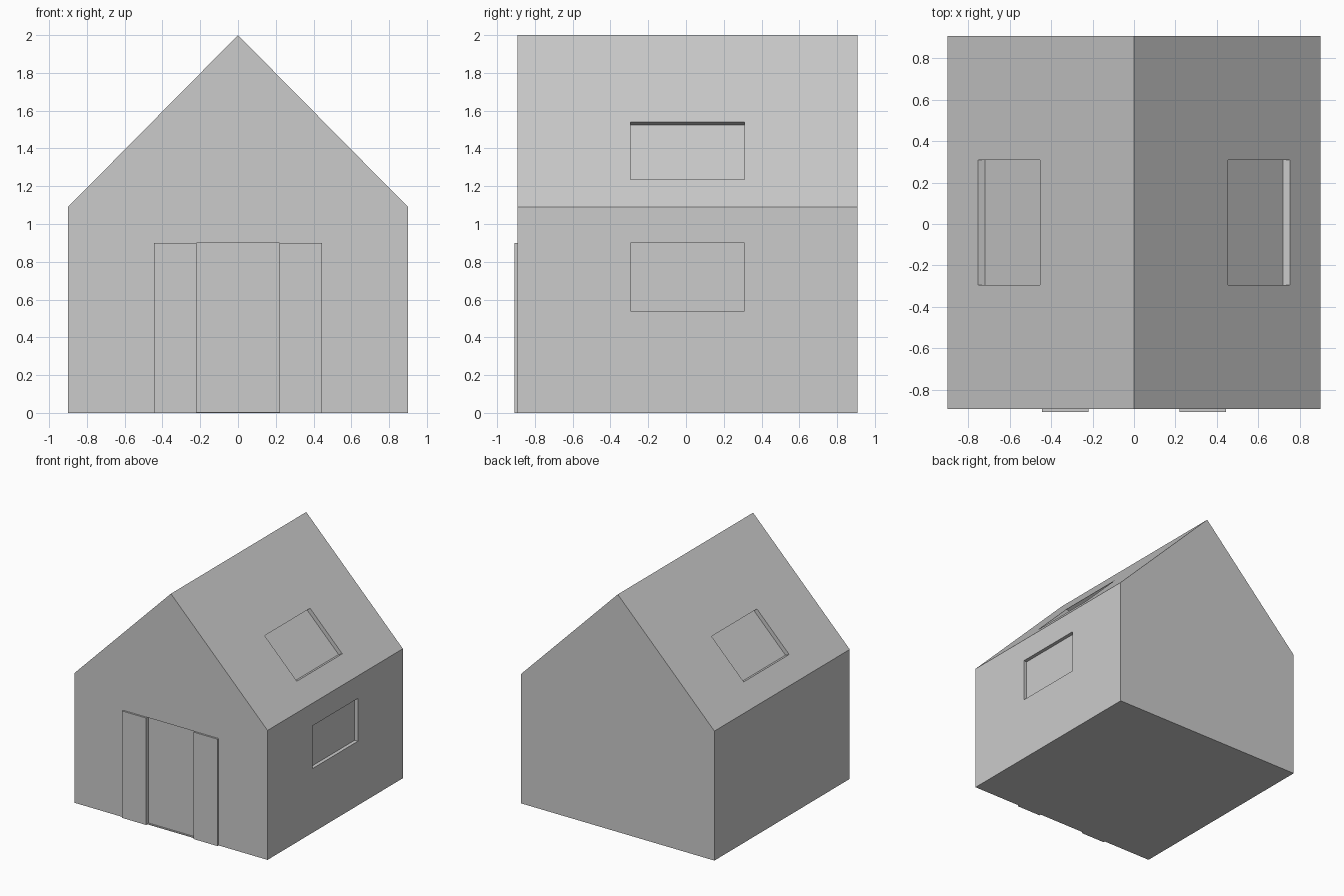
import bpy, bmesh

if "Cube" in bpy.data.objects:
    bpy.data.objects.remove(bpy.data.objects["Cube"])

CY = 0.0075          # house body sits slightly back; the doors fill the front gap
FRONT, BACK = CY - 0.9, CY + 0.9


def prism(name, profile, y0, y1):
    """Extrude an (x, z) profile along y."""
    bm = bmesh.new()
    face = bm.faces.new([bm.verts.new((x, y0, z)) for x, z in profile])
    ext = bmesh.ops.extrude_face_region(bm, geom=[face])
    verts = [g for g in ext["geom"] if isinstance(g, bmesh.types.BMVert)]
    bmesh.ops.translate(bm, verts=verts, vec=(0, y1 - y0, 0))
    bmesh.ops.recalc_face_normals(bm, faces=bm.faces)
    mesh = bpy.data.meshes.new(name)
    bm.to_mesh(mesh)
    bm.free()
    obj = bpy.data.objects.new(name, mesh)
    bpy.context.collection.objects.link(obj)
    return obj


def rect(x0, x1, z0, z1):
    return [(x0, z0), (x1, z0), (x1, z1), (x0, z1)]


def cut(target, cutter):
    cutter.hide_render = True
    cutter.hide_set(True)
    mod = target.modifiers.new(cutter.name, "BOOLEAN")
    mod.operation = "DIFFERENCE"
    mod.solver = "EXACT"
    mod.object = cutter


# gabled body
house = prism("house_body",
              [(-0.9, 0), (0.9, 0), (0.9, 1.09), (0, 2), (-0.9, 1.09)], FRONT, BACK)

# slanted skylight recesses on both roof slopes
dx, dz = 0.035, 0.015
up, low = (0.455, 1.54), (0.755, 1.237)
for side, s in (("left", -1), ("right", 1)):
    profile = [(s * (x + k * dx), z + k * dz)
               for (x, z), k in ((up, -1), (low, -1), (low, 1), (up, 1))]
    cut(house, prism(side + "_skylight_cutter", profile, CY - 0.302, CY + 0.302))

# window recess in the right wall only
cut(house, prism("window_cutter", rect(0.87, 1.0, 0.54, 0.9), CY - 0.302, CY + 0.302))

# shallow doorway recess
cut(house, prism("doorway_cutter", rect(-0.22, 0.22, 0.006, 0.9), FRONT - 0.1, FRONT + 0.015))

# open door leaves either side of the doorway
for side, s in (("left", -1), ("right", 1)):
    a, b = sorted((s * 0.22, s * 0.445))
    prism(side + "_door", rect(a, b, 0, 0.9), FRONT - 0.015, FRONT)
